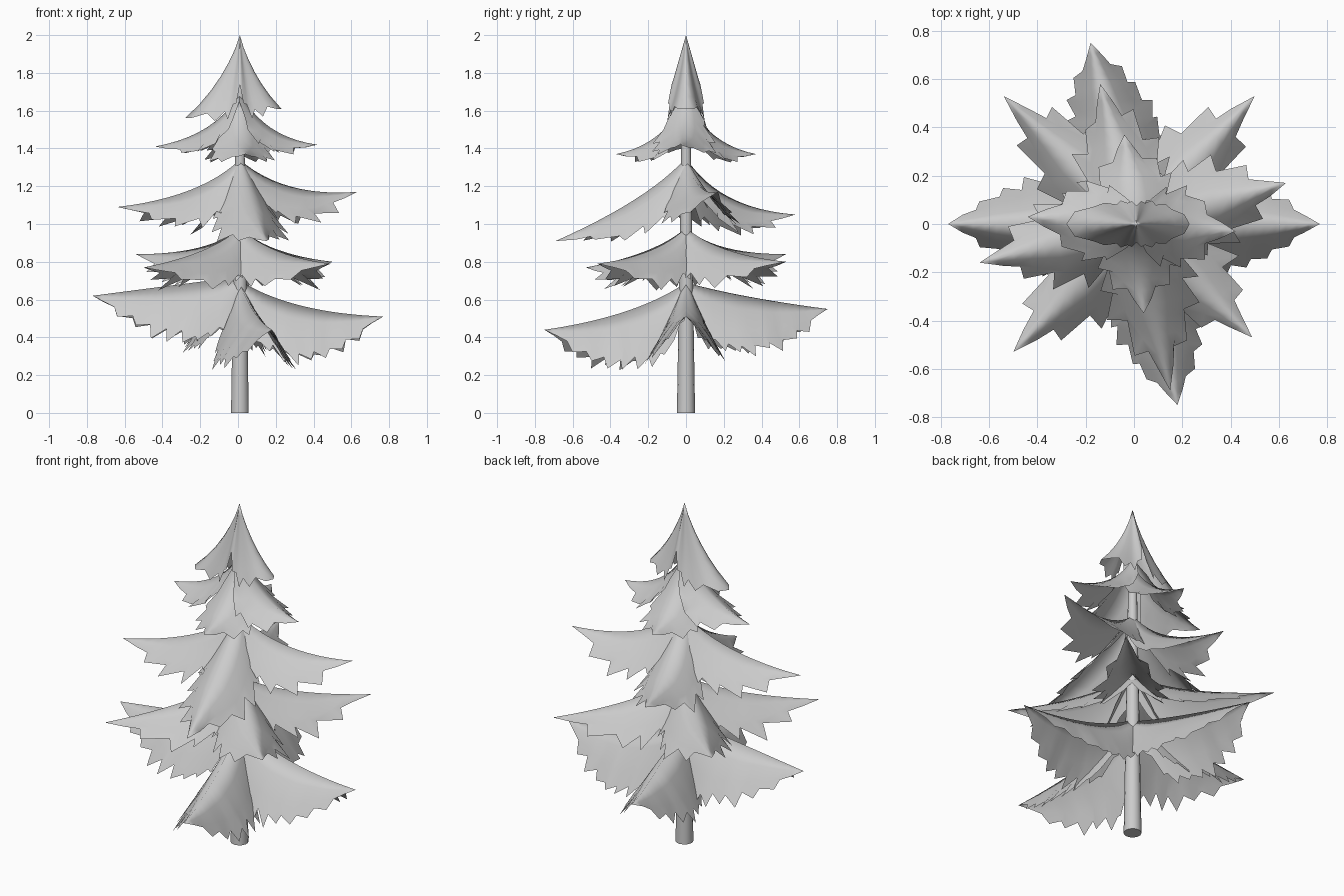
import bpy, bmesh, math, random
from mathutils import Vector

if "Cube" in bpy.data.objects:
    bpy.data.objects.remove(bpy.data.objects["Cube"])

random.seed(4)
CX = .01  # trunk and ridge centre


def lerp_table(table, t):
    for (a, va), (b, vb) in zip(table, table[1:]):
        if t <= b:
            return va + (vb - va) * (t - a) / (b - a)
    return table[-1][1]


def finish(bm, name):
    bmesh.ops.remove_doubles(bm, verts=bm.verts, dist=0.0005)
    me = bpy.data.meshes.new(name)
    bm.to_mesh(me)
    bm.free()
    for p in me.polygons:
        p.use_smooth = True
    ob = bpy.data.objects.new(name, me)
    bpy.context.collection.objects.link(ob)
    return ob


WIDTH = [(0, .25), (.2, .8), (.4, 1), (.6, .95), (.8, .6), (.92, .27), (1, 0)]
DROP = [(0, .4), (.2, .95), (.4, 1), (.65, .8), (.85, .42), (.95, .12), (1, 0)]
COLS = [-1, -.7, -.35, 0, .35, .7, 1]


# Draped bough: a tent-like sheet over a curved ridge, with torn edges
def bough(name, tip, z0, ctrl, width, drop, teeth, sharp):
    tip = Vector(tip)
    flat = Vector((tip.x - CX, tip.y, 0))
    reach = flat.length
    out = flat.normalized()
    side = Vector((-out.y, out.x, 0))
    bm = bmesh.new()
    rows = []
    n = teeth * 2
    for i in range(n + 1):
        t = i / n
        r = 2 * t * (1 - t) * ctrl[0] + t * t * reach
        z = (1 - t) ** 2 * z0 + 2 * t * (1 - t) * ctrl[1] + t * t * tip.z
        thin = 1 - sharp * max(0, (t - .6) / .4)
        row = []
        for v in COLS:
            a = abs(v)
            k, push = thin, 0
            if a == 1 and 0 < i < n:
                if i % 2:
                    k *= random.uniform(1, 1.14) + .1 * sharp
                    push = (reach / n) * random.uniform(.3, .8) * min(1, 2 * t)
                    push *= 1 + sharp if i < n - 1 else -.5
                else:
                    k *= random.uniform(.86, .96) - .1 * sharp
                    push = -.3 * (reach / n) * min(1, 2 * t)
            w = width * lerp_table(WIDTH, t) * a * k
            d = drop * lerp_table(DROP, t) * a ** 1.25 * k
            p = out * (r + push) + side * (w if v > 0 else -w)
            row.append(bm.verts.new((p.x + CX, p.y, z - d)))
        rows.append(row)
    for ra, rb in zip(rows, rows[1:]):
        for j in range(len(COLS) - 1):
            bm.faces.new((ra[j], rb[j], rb[j + 1], ra[j + 1]))
    return finish(bm, name)


# Trunk
bm = bmesh.new()
bmesh.ops.create_cone(bm, cap_ends=True, segments=14, radius1=.048, radius2=.02, depth=1.75)
bmesh.ops.translate(bm, verts=bm.verts, vec=(CX, 0, .875))
trunk = finish(bm, "trunk")
bpy.context.view_layer.objects.active = trunk
trunk.select_set(True)
bpy.ops.object.shade_smooth_by_angle(angle=math.radians(40))

# Tiers: width, drop, teeth, tip sharpness, boughs as (tip, ridge start height, ridge control)
tiers = {
    "bottom": (.2, .3, 10, 0, [
        ((-.77, 0, .62), .72, (.25, .69)),
        ((.77, 0, .51), .70, (.27, .53)),
        ((.18, -.75, .44), .69, (.27, .51)),
        ((-.18, .75, .55), .69, (.30, .61))]),
    "lower": (.18, .19, 6, .5, [
        ((-.5, -.53, .77), .98, (.22, .84)),
        ((.49, -.47, .79), .98, (.22, .83)),
        ((.5, .53, .80), .98, (.22, .84)),
        ((-.54, .53, .84), .98, (.22, .84))]),
    "middle": (.18, .19, 6, .5, [
        ((-.64, -.16, 1.09), 1.34, (.22, 1.14)),
        ((.63, .17, 1.17), 1.34, (.24, 1.14)),
        ((.15, -.69, .91), 1.35, (.2, 1.13)),
        ((-.14, .58, 1.05), 1.35, (.18, 1.08))]),
    "upper": (.16, .13, 5, .5, [
        ((-.44, .03, 1.41), 1.70, (.12, 1.47)),
        ((.42, -.03, 1.42), 1.70, (.12, 1.46)),
        ((.04, -.37, 1.37), 1.66, (.12, 1.42)),
        ((-.04, .37, 1.37), 1.66, (.12, 1.42))]),
}
for tier, (w, d, teeth, sharp, boughs) in tiers.items():
    for i, (tip, z0, ctrl) in enumerate(boughs):
        bough(f"{tier}_bough_{i + 1}", tip, z0, ctrl, w, d, teeth, sharp)

# Treetop: flared cone, long to left and right, notched at front and back
bm = bmesh.new()
SEG, RINGS = 32, 6
rings = []
for j in range(RINGS + 1):
    t = j / RINGS
    ring = []
    for s in range(SEG):
        a = 2 * math.pi * s / SEG
        left = math.cos(a) < 0
        c = abs(math.cos(a))
        r = .08 + .05 * c + (.16 if left else .09) * c ** 10
        depth = .28 + .14 * min(1, c * 2) + (.02 if left else -.03) * c ** 4
        f = t ** (1 + .2 * c) * (1 - .25 * c * (1 - t * t))
        if j == RINGS and c < .97:
            f *= 1.08 if s % 2 else .95
            depth += .025 if s % 2 else -.02
        ring.append(bm.verts.new((CX + r * f * math.cos(a), r * f * math.sin(a), 2 - depth * t)))
    rings.append(ring)
for ra, rb in zip(rings, rings[1:]):
    for s in range(SEG):
        e = (s + 1) % SEG
        bm.faces.new((ra[s], rb[s], rb[e], ra[e]))
finish(bm, "treetop")
